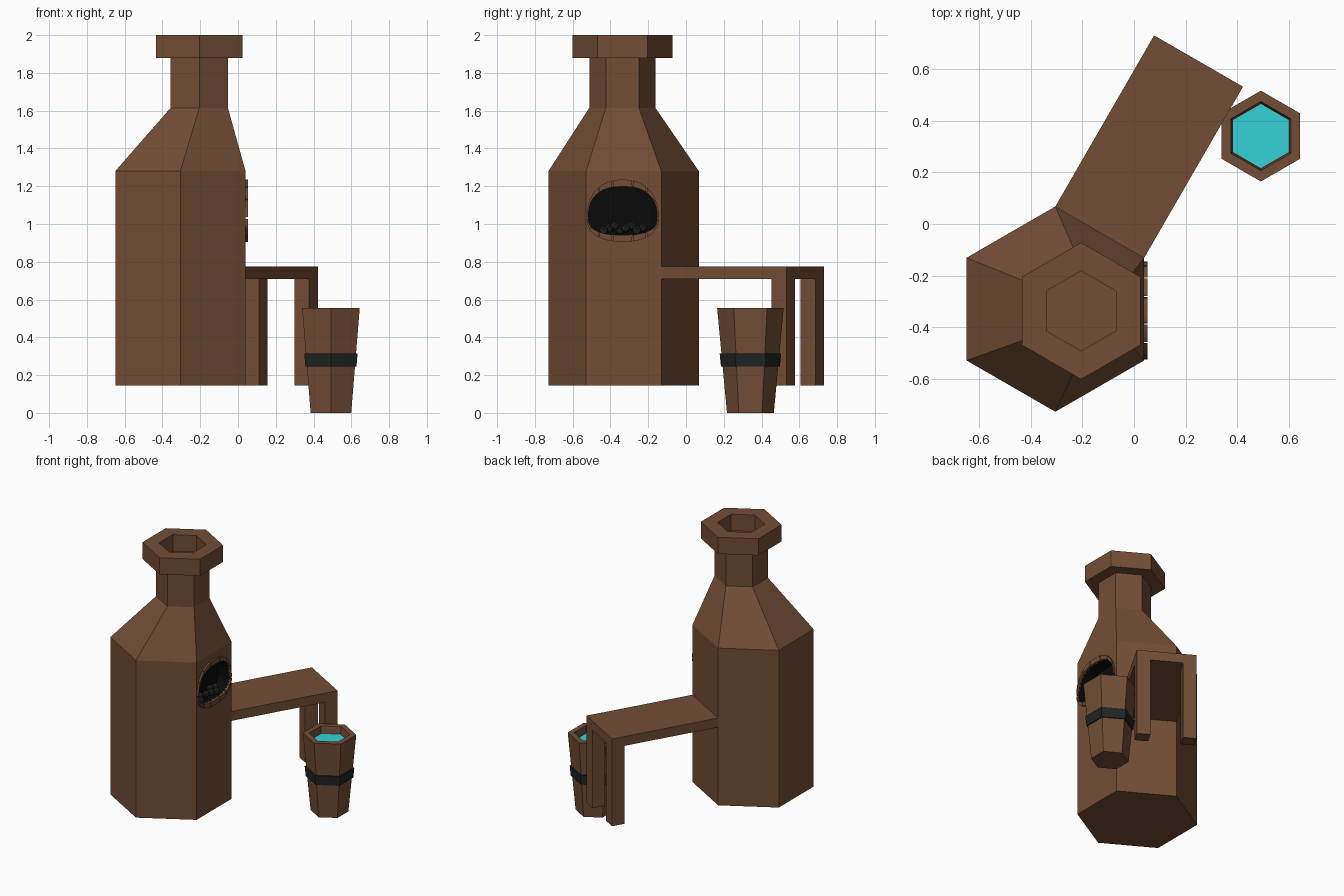
import bpy, bmesh, math
from mathutils import Vector

if "Cube" in bpy.data.objects:
    bpy.data.objects.remove(bpy.data.objects["Cube"])


def material(name, rgb):
    m = bpy.data.materials.new(name)
    m.diffuse_color = (*rgb, 1)
    m.use_nodes = True
    m.node_tree.nodes["Principled BSDF"].inputs["Base Color"].default_value = m.diffuse_color
    return m


BROWN = material("clay_brown", (0.17, 0.075, 0.036))
WATER = material("water", (0.035, 0.64, 0.69))
IRON = material("iron", (0.015, 0.018, 0.018))
SOOT = material("soot", (0.003, 0.003, 0.003))
COAL = material("coal", (0.02, 0.02, 0.02))


def finish(bm, name, mat):
    bmesh.ops.recalc_face_normals(bm, faces=bm.faces[:])
    me = bpy.data.meshes.new(name)
    bm.to_mesh(me)
    bm.free()
    me.materials.append(mat)
    ob = bpy.data.objects.new(name, me)
    bpy.context.collection.objects.link(ob)
    return ob


def loft(bm, rings, caps=(True, True), skip=(), closed=False):
    """Hexagonal rings (cx, cy, z, radius) joined by quads."""
    vs = []
    for cx, cy, z, r in rings:
        a = [math.radians(90 + 60 * i) for i in range(6)]
        vs.append([bm.verts.new((cx + r * math.cos(t), cy + r * math.sin(t), z)) for t in a])
    pairs = list(zip(vs, vs[1:])) + ([(vs[-1], vs[0])] if closed else [])
    for k, (a, b) in enumerate(pairs):
        for i in range(6):
            if (k, i) not in skip:
                j = (i + 1) % 6
                bm.faces.new((a[i], a[j], b[j], b[i]))
    if caps[0]:
        bm.faces.new(vs[0])
    if caps[1]:
        bm.faces.new(vs[-1])
    return vs


# Fire mouth outline on the +x face
BX, BY, BR = -0.305, -0.33, 0.398
FACE_X = BX + BR * math.cos(math.radians(30))
MY, MZ = -0.335, 1.03


def oval(t, half, up, down, power):
    c, s = math.cos(t), math.sin(t)
    y = half * math.copysign(abs(c) ** (2 / power), c)
    z = (up if s > 0 else down) * math.copysign(abs(s) ** (2 / power), s)
    return MY + y, MZ + z


def inner(t):
    return oval(t, 0.182, 0.168, 0.088, 2.5)


def outer(t):
    return oval(t, 0.19, 0.205, 0.125, 2.3)


SEG = 32
mouth = [inner(math.tau * i / SEG) for i in range(SEG)]

# Oven body, neck and chimney cap as one shell, with the mouth cut out
NX, NY = -0.205, -0.337
bm = bmesh.new()
vs = loft(bm, [(BX, BY, 0.145, BR), (BX, BY, 1.28, BR), (NX, NY, 1.615, 0.175),
               (NX, NY, 1.88, 0.175), (NX, NY, 1.88, 0.265), (NX, NY, 2.0, 0.265),
               (NX, NY, 2.0, 0.155), (NX, NY, 1.88, 0.155)],
          caps=(True, False), skip={(0, 4)})
frame = [vs[0][4], vs[0][5], vs[1][5], vs[1][4]]
hole = [bm.verts.new((FACE_X, y, z)) for y, z in mouth]
edges = []
for loop in (frame, hole):
    for a, b in zip(loop, loop[1:] + loop[:1]):
        edges.append(bm.edges.get((a, b)) or bm.edges.new((a, b)))
bmesh.ops.triangle_fill(bm, edges=edges, use_beauty=True)
finish(bm, "oven_body", BROWN)

# Sooty recess behind the mouth
bm = bmesh.new()
front = [bm.verts.new((FACE_X, y, z)) for y, z in mouth]
back = [bm.verts.new((FACE_X - 0.09, y, z)) for y, z in mouth]
for i in range(SEG):
    j = (i + 1) % SEG
    bm.faces.new((front[i], back[i], back[j], front[j]))
bm.faces.new(back)
ob = finish(bm, "fire_recess", SOOT)
ob.data.flip_normals()

# Brick surround
bm = bmesh.new()
N = 14
for k in range(N):
    t0 = math.tau * (k + 0.04) / N
    t1 = math.tau * (k + 0.96) / N
    sections = []
    for s in range(4):
        t = t0 + (t1 - t0) * s / 3
        pts = [(FACE_X - 0.01, inner(t)), (FACE_X + 0.013, inner(t)),
               (FACE_X + 0.013, outer(t)), (FACE_X - 0.01, outer(t))]
        sections.append([bm.verts.new((x, *p)) for x, p in pts])
    for a, b in zip(sections, sections[1:]):
        for i in range(4):
            j = (i + 1) % 4
            bm.faces.new((a[i], a[j], b[j], b[i]))
    bm.faces.new(sections[0])
    bm.faces.new(sections[-1])
finish(bm, "mouth_bricks", BROWN)

# Coals
bm = bmesh.new()
for i in range(8):
    p = Vector((FACE_X - 0.03 - 0.03 * (i % 2), MY - 0.1 + 0.029 * i, 0.965 + 0.012 * (i % 3)))
    r = bmesh.ops.create_icosphere(bm, subdivisions=1, radius=0.026)
    bmesh.ops.translate(bm, verts=r["verts"], vec=p)
finish(bm, "coals", COAL)

# Side bench: u runs away from the oven, v runs across
U = Vector((0.5, math.sqrt(0.75), 0))
V = Vector((math.sqrt(0.75), -0.5, 0))
ORIGIN = Vector((BX, BY + BR, 0))


def bench_box(name, u0, u1, v0, v1, z0, z1):
    bm = bmesh.new()
    bmesh.ops.create_cube(bm, size=1)
    for v in bm.verts:
        u = u1 if v.co.x > 0 else u0
        w = v1 if v.co.y > 0 else v0
        z = z1 if v.co.z > 0 else z0
        v.co = ORIGIN + U * u + V * w + Vector((0, 0, z))
    finish(bm, name, BROWN)


L, W, T = 0.766, BR, 0.091
bench_box("bench_top", 0, L, 0, W, 0.708, 0.775)
bench_box("bench_leg_left", L - T, L, 0, T, 0.145, 0.708)
bench_box("bench_leg_right", L - T, L, W - T, W, 0.145, 0.708)

# Water bucket
CX, CY = 0.492, 0.341
bm = bmesh.new()
loft(bm, [(CX, CY, 0, 0.124), (CX, CY, 0.555, 0.176), (CX, CY, 0.555, 0.134),
          (CX, CY, 0.5, 0.126)])
finish(bm, "bucket", BROWN)
bm = bmesh.new()
loft(bm, [(CX, CY, 0.505, 0.125)], caps=(True, False))
ob = finish(bm, "bucket_water", WATER)
if ob.data.polygons[0].normal.z < 0:
    ob.data.flip_normals()
bm = bmesh.new()
loft(bm, [(CX, CY, 0.245, 0.156), (CX, CY, 0.315, 0.163),
          (CX, CY, 0.315, 0.15), (CX, CY, 0.245, 0.143)], caps=(False, False), closed=True)
finish(bm, "bucket_band", IRON)
